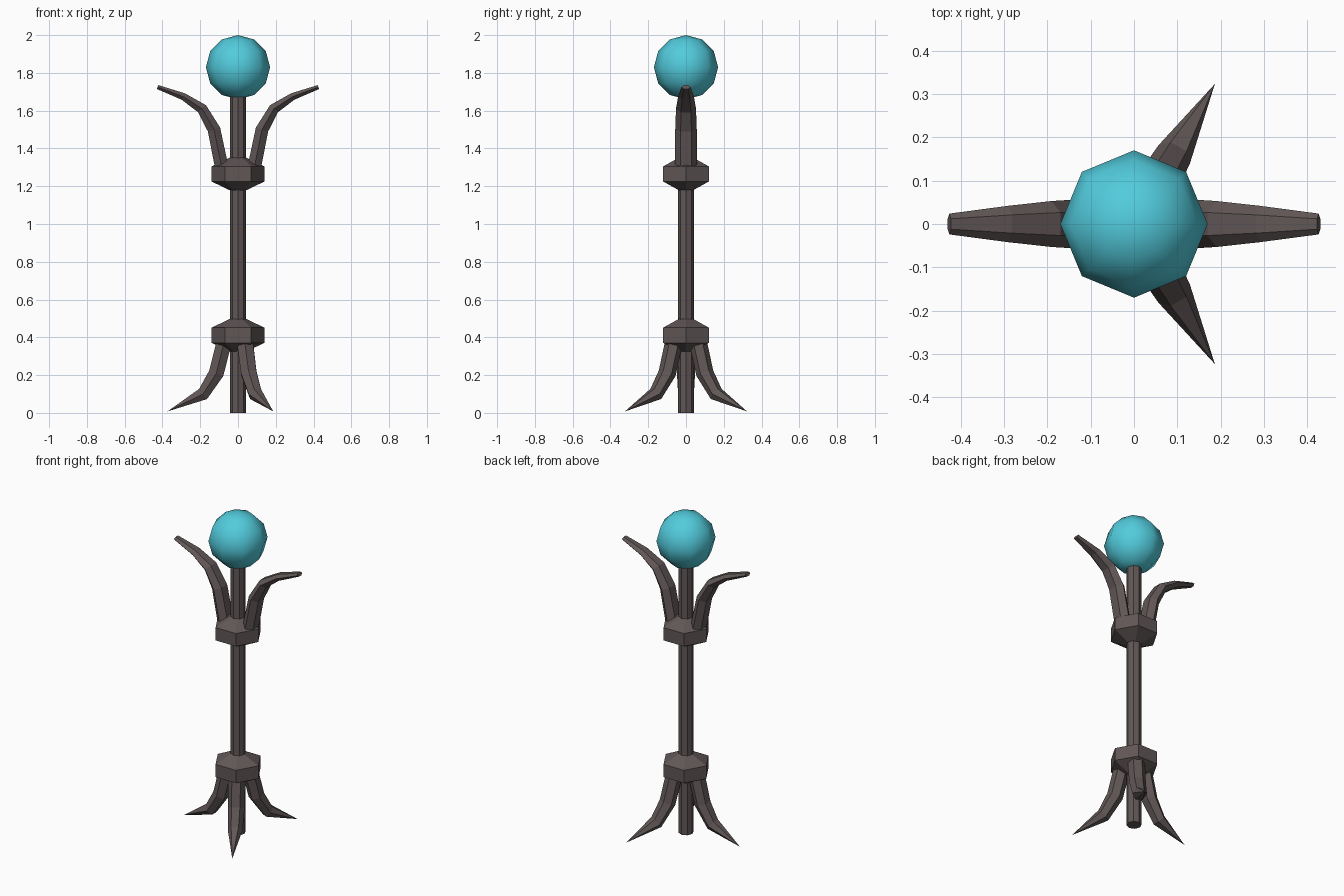
import bpy
import bmesh
from math import sin, cos, tau, radians
from mathutils import Vector, Matrix

cube = bpy.data.objects.get("Cube")
if cube:
    bpy.data.objects.remove(cube, do_unlink=True)


def material(name, color):
    mat = bpy.data.materials.new(name)
    mat.use_nodes = True
    mat.diffuse_color = (*color, 1)
    mat.node_tree.nodes["Principled BSDF"].inputs["Base Color"].default_value = (*color, 1)
    return mat


IRON = material("dark iron", (0.12, 0.094, 0.094))
TEAL = material("teal crystal", (0.085, 0.60, 0.72))


def finish(name, bm, mat):
    bmesh.ops.remove_doubles(bm, verts=bm.verts, dist=0.0005)
    bmesh.ops.recalc_face_normals(bm, faces=bm.faces)
    mesh = bpy.data.meshes.new(name)
    bm.to_mesh(mesh)
    bm.free()
    mesh.materials.append(mat)
    obj = bpy.data.objects.new(name, mesh)
    bpy.context.collection.objects.link(obj)
    return obj


def skin(bm, rings):
    """Join successive rings of points with quads and cap both ends."""
    loops = [[bm.verts.new(p) for p in ring] for ring in rings]
    n = len(loops[0])
    for a, b in zip(loops, loops[1:]):
        for i in range(n):
            j = (i + 1) % n
            bm.faces.new((a[i], a[j], b[j], b[i]))
    bm.faces.new(loops[0][::-1])
    bm.faces.new(loops[-1])


def turned(name, profile, sides):
    """Faceted turned part from (radius, z) pairs."""
    bm = bmesh.new()
    skin(bm, [[(r * cos(tau * i / sides), r * sin(tau * i / sides), z)
               for i in range(sides)] for r, z in profile])
    return finish(name, bm, IRON)


def blade(name, path, angle):
    """Curved six-sided prong from (reach, z, half_width, half_thickness)."""
    points = [Vector((p[0], 0, p[1])) for p in path]
    rings = []
    for k, (_, _, width, thick) in enumerate(path):
        ahead = points[min(k + 1, len(points) - 1)]
        tangent = (ahead - points[max(k - 1, 0)]).normalized()
        normal = Vector((-tangent.z, 0, tangent.x))
        rings.append([points[k] + Vector((0, width * cos(tau * i / 6), 0))
                      + normal * (thick * sin(tau * i / 6) / sin(tau / 6))
                      for i in range(6)])
    bm = bmesh.new()
    skin(bm, rings)
    bm.transform(Matrix.Rotation(radians(angle), 4, "Z"))
    return finish(name, bm, IRON)


# Central pole
turned("pole", [(0.043, 0), (0.043, 1.72)], 8)

# Hexagonal collars
for name, z in (("lower_collar", 0.411), ("upper_collar", 1.265)):
    turned(name, [(0.04, z - 0.088), (0.14, z - 0.04),
                  (0.14, z + 0.04), (0.04, z + 0.088)], 6)

# Two leaves curving outward beneath the orb
leaf = [(0.08, 1.27, 0.058, 0.036), (0.127, 1.5, 0.057, 0.034),
        (0.19, 1.61, 0.053, 0.028), (0.29, 1.675, 0.042, 0.019),
        (0.426, 1.725, 0.024, 0.011)]
for side, angle in (("left", 0), ("right", 180)):
    blade(side + "_leaf", leaf, angle)

# Three pointed feet
foot = [(0.07, 0.39, 0.05, 0.04), (0.115, 0.21, 0.048, 0.04),
        (0.185, 0.1, 0.042, 0.034), (0.373, 0.008, 0, 0)]
for side, angle in (("back_left", 60), ("right", 180), ("front_left", 300)):
    blade(side + "_foot", foot, angle)

# Orb on top
bm = bmesh.new()
bmesh.ops.create_uvsphere(bm, u_segments=8, v_segments=6, radius=0.17,
                          matrix=Matrix.Translation((0, 0, 1.83)))
for face in bm.faces:
    face.smooth = True
finish("orb", bm, TEAL)
